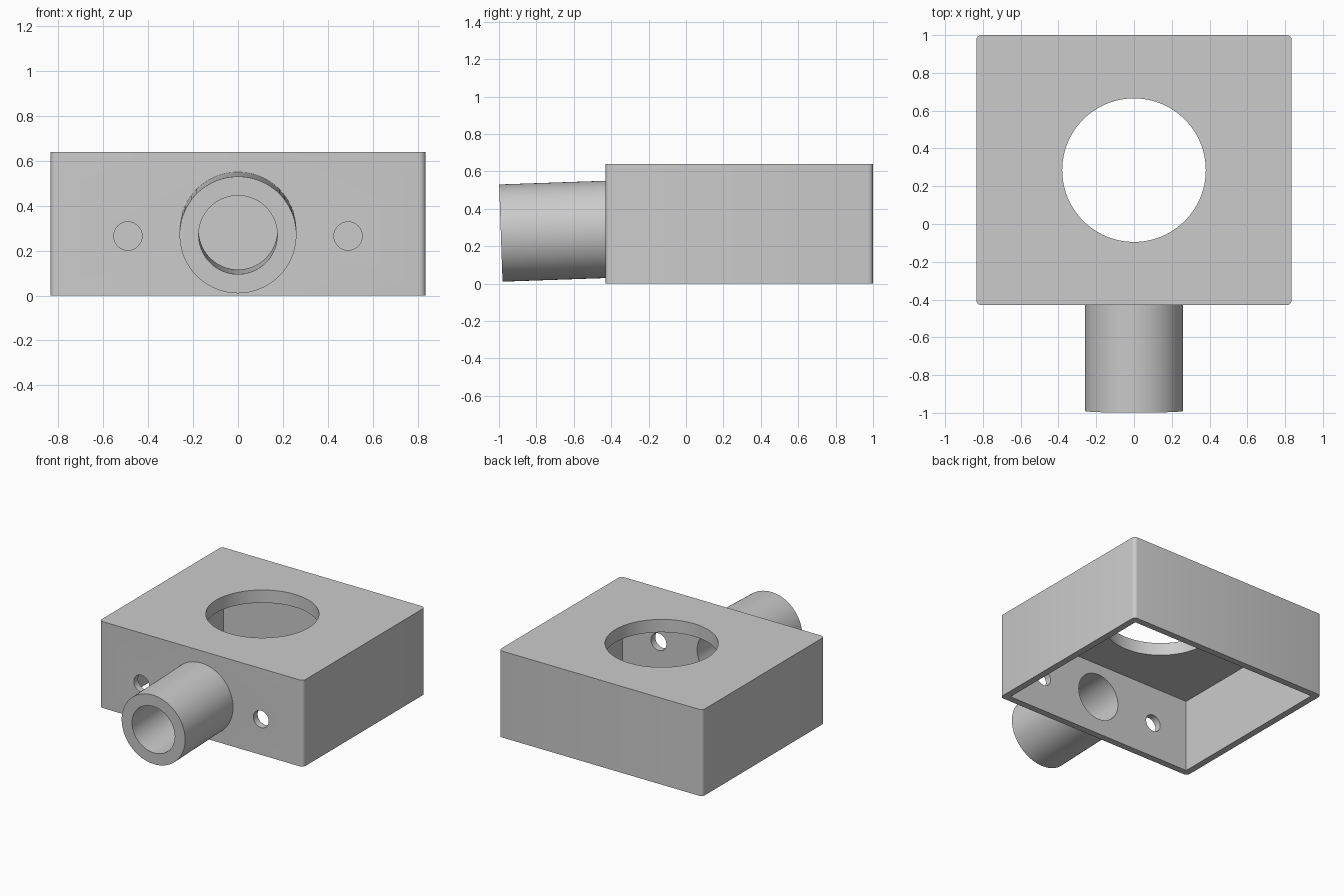
import bpy
import math
from mathutils import Vector

default = bpy.data.objects.get("Cube")
if default:
    bpy.data.objects.remove(default, do_unlink=True)

grey = bpy.data.materials.new("plain grey")
grey.use_nodes = True
colour = (0.6, 0.6, 0.6, 1)
grey.diffuse_color = colour
grey.node_tree.nodes["Principled BSDF"].inputs["Base Color"].default_value = colour

FRONT, BACK, HALF_W, HEIGHT = -0.43, 1.0, 0.835, 0.64
WALL, ROOF = 0.05, 0.095


def box(name, low, high):
    low, high = Vector(low), Vector(high)
    bpy.ops.mesh.primitive_cube_add(size=1, location=(low + high) / 2)
    ob = bpy.context.object
    ob.name = name
    ob.scale = high - low
    bpy.ops.object.transform_apply(location=True, rotation=True, scale=True)
    return ob


def rod(name, start, end, radius, sides=96):
    start, end = Vector(start), Vector(end)
    axis = end - start
    bpy.ops.mesh.primitive_cylinder_add(
        vertices=sides, radius=radius, depth=axis.length, location=(start + end) / 2,
        rotation=axis.to_track_quat("Z", "Y").to_euler())
    ob = bpy.context.object
    ob.name = name
    bpy.ops.object.transform_apply(location=True, rotation=True, scale=True)
    return ob


def combine(target, other, operation):
    bpy.context.view_layer.objects.active = target
    mod = target.modifiers.new("combine", "BOOLEAN")
    mod.operation = operation
    mod.solver = "EXACT"
    mod.object = other
    bpy.ops.object.modifier_apply(modifier=mod.name)
    bpy.data.objects.remove(other, do_unlink=True)


# Outer box with softened upright corners
housing = box("housing", (-HALF_W, FRONT, 0), (HALF_W, BACK, HEIGHT))
weights = housing.data.attributes.new("bevel_weight_edge", "FLOAT", "EDGE")
for edge in housing.data.edges:
    a, b = (housing.data.vertices[i].co for i in edge.vertices)
    weights.data[edge.index].value = float(abs(a.z - b.z) > HEIGHT / 2)
bevel = housing.modifiers.new("corners", "BEVEL")
bevel.limit_method = "WEIGHT"
bevel.width = 0.027
bevel.segments = 4
bpy.ops.object.modifier_apply(modifier=bevel.name)

# Cavity open underneath, and the round opening in the roof
combine(housing, box("cavity", (WALL - HALF_W, FRONT + WALL, -0.1),
                     (HALF_W - WALL, BACK - WALL, HEIGHT - ROOF)), "DIFFERENCE")
centre_y = (FRONT + BACK) / 2
combine(housing, rod("roof_opening", (0, centre_y, 0.4), (0, centre_y, 0.8), 0.38), "DIFFERENCE")

# Slightly tilted spout with a bore through the front wall
slope = math.tan(math.radians(2))


def on_axis(y):
    return (0, y, 0.27 + slope * (y + 0.99))


combine(housing, rod("spout", on_axis(-0.99), on_axis(FRONT + WALL / 2), 0.26), "UNION")
combine(housing, rod("bore", on_axis(-1.2), on_axis(-0.25), 0.175), "DIFFERENCE")

# Screw holes either side of the spout
for x in (-0.49, 0.49):
    combine(housing, rod("screw_hole", (x, FRONT - 0.1, 0.265), (x, FRONT + 0.15, 0.265), 0.063, 48),
            "DIFFERENCE")

housing.name = "housing_with_spout"
housing.data.materials.clear()
housing.data.materials.append(grey)
for face in housing.data.polygons:
    face.material_index = 0
bpy.ops.object.select_all(action="DESELECT")
housing.select_set(True)
bpy.context.view_layer.objects.active = housing
bpy.ops.object.shade_smooth_by_angle(angle=math.radians(30))
